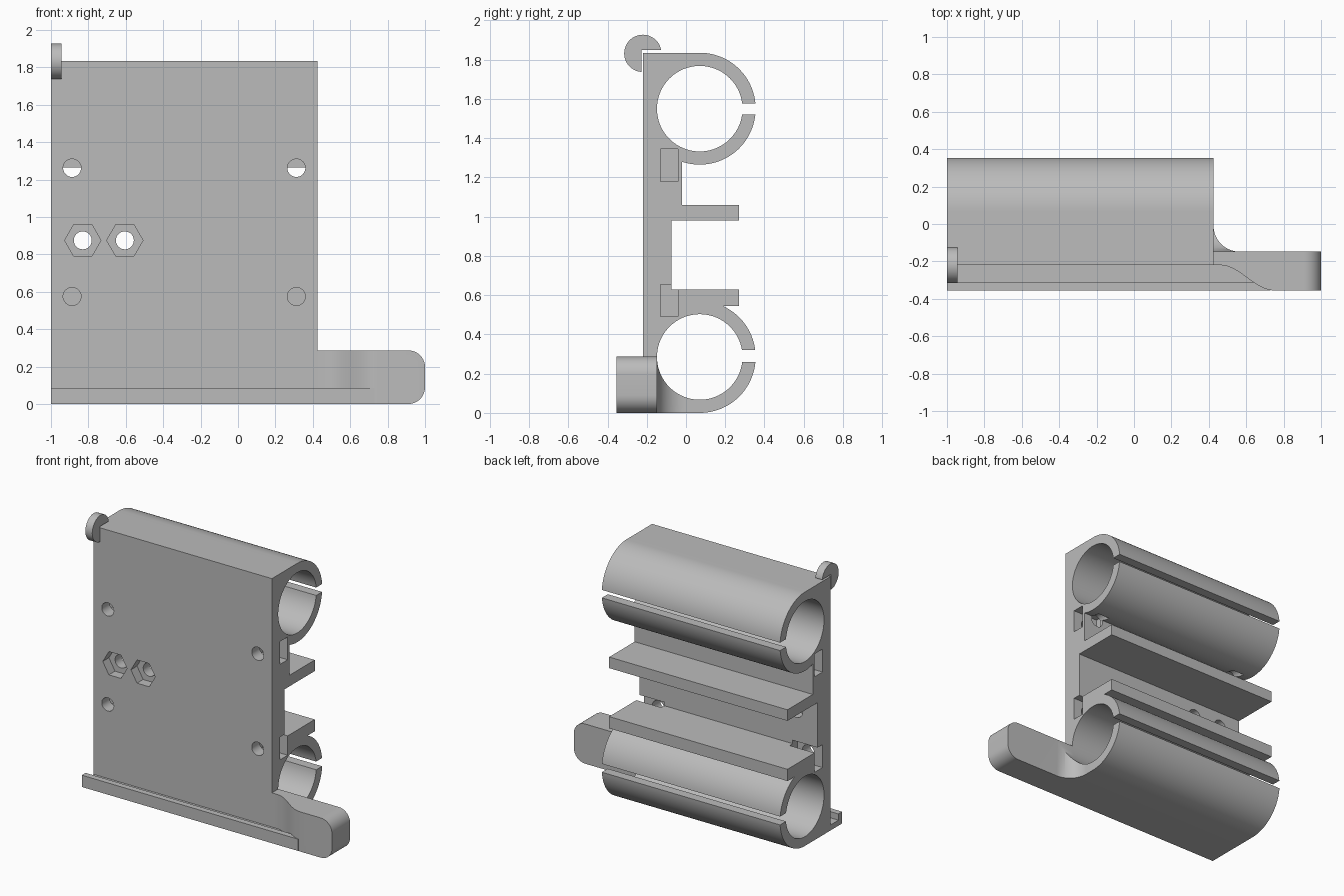
import bpy, bmesh
from math import sin, cos, asin, acos, pi, radians
from mathutils import Matrix, Vector

cube = bpy.data.objects.get("Cube")
if cube:
    bpy.data.objects.remove(cube, do_unlink=True)

grey = bpy.data.materials.new("light_grey")
grey.use_nodes = True
colour = (0.5, 0.5, 0.5, 1)
grey.diffuse_color = colour
grey.node_tree.nodes["Principled BSDF"].inputs["Base Color"].default_value = colour


def add_object(name, bm):
    bmesh.ops.recalc_face_normals(bm, faces=bm.faces[:])
    mesh = bpy.data.meshes.new(name)
    bm.to_mesh(mesh)
    bm.free()
    mesh.materials.append(grey)
    obj = bpy.data.objects.new(name, mesh)
    bpy.context.collection.objects.link(obj)
    return obj


def prism(name, points, axis, start, end):
    """Extrude a YZ outline along x, an XZ outline along y or an XY outline along z."""
    place = {"x": lambda a, b: (start, a, b),
             "y": lambda a, b: (a, start, b),
             "z": lambda a, b: (a, b, start)}[axis]
    bm = bmesh.new()
    face = bm.faces.new([bm.verts.new(place(a, b)) for a, b in points])
    out = bmesh.ops.extrude_face_region(bm, geom=[face])
    shift = Vector([end - start if axis == k else 0 for k in "xyz"])
    verts = [v for v in out["geom"] if isinstance(v, bmesh.types.BMVert)]
    bmesh.ops.translate(bm, vec=shift, verts=verts)
    return add_object(name, bm)


def arc(cx, cy, r, a0, a1, n=48):
    return [(cx + r * cos(a0 + (a1 - a0) * i / n), cy + r * sin(a0 + (a1 - a0) * i / n))
            for i in range(n + 1)]


def rect(a0, a1, b0, b1):
    return [(a0, b0), (a1, b0), (a1, b1), (a0, b1)]


def cut(target, cutter):
    """Subtract the cutter and remove it."""
    mod = target.modifiers.new("cut", "BOOLEAN")
    mod.operation, mod.solver, mod.object = "DIFFERENCE", "EXACT", cutter
    cutter.hide_render = True
    graph = bpy.context.evaluated_depsgraph_get()
    mesh = bpy.data.meshes.new_from_object(target.evaluated_get(graph))
    target.modifiers.clear()
    target.data = mesh
    bpy.data.objects.remove(cutter, do_unlink=True)


# Shared dimensions
LEFT, RIGHT = -1.0, 0.425
FRONT, LIP = -0.22, -0.355
TUBE_Y, LOW_Z, HIGH_Z = 0.07, 0.285, 1.55
OUTER, INNER = 0.285, 0.218


def slit(r, offset):
    return asin(offset / r)


# Body: plate, two split tubes, shelves and channel lip in one outline
outline = [(LIP, 0)]
outline += arc(TUBE_Y, LOW_Z, OUTER, -pi / 2, slit(OUTER, -0.025), 24)
outline += arc(TUBE_Y, LOW_Z, INNER, 2 * pi + slit(INNER, -0.025), slit(INNER, 0.035), 72)
outline += arc(TUBE_Y, LOW_Z, OUTER, slit(OUTER, 0.035), asin(0.26 / OUTER), 16)
outline += [(0.27, 0.545), (0.27, 0.63), (-0.075, 0.63), (-0.075, 0.98),
            (0.27, 0.98), (0.27, 1.06), (-0.02, 1.06)]
outline += arc(TUBE_Y, HIGH_Z, OUTER, 2 * pi - acos(-0.09 / OUTER), 2 * pi + slit(OUTER, -0.03), 28)
outline += arc(TUBE_Y, HIGH_Z, INNER, 2 * pi + slit(INNER, -0.03), slit(INNER, 0.027), 72)
outline += arc(TUBE_Y, HIGH_Z, OUTER, slit(OUTER, 0.027), pi / 2, 24)
outline += [(FRONT, 1.835), (FRONT, 0.04), (-0.312, 0.04), (-0.312, 0.085), (LIP, 0.085)]
body = prism("clamp_body", outline, "x", LEFT, RIGHT)

# Nut slots in both ends, and the screw holes that reach them
for z0, z1, hole_z, depth in ((0.49, 0.655, 0.575, -0.05), (1.18, 1.345, 1.262, 0.05)):
    for x0, x1, hole_x in ((LEFT - 0.1, -0.8, -0.887), (0.225, RIGHT + 0.1, 0.312)):
        cut(body, prism("slot_cutter", rect(-0.13, -0.04, z0, z1), "x", x0, x1))
        cut(body, prism("hole_cutter", arc(hole_x, hole_z, 0.048, 0, 2 * pi, 32)[:-1],
                        "y", FRONT - 0.1, depth))

# Hexagonal nut pockets with through holes
for x in (-0.83, -0.605):
    cut(body, prism("hex_cutter", arc(x, 0.875, 0.097, 0, 2 * pi, 6)[:-1],
                    "y", FRONT - 0.1, -0.15))
    cut(body, prism("hole_cutter", arc(x, 0.875, 0.048, 0, 2 * pi, 32)[:-1],
                    "y", FRONT - 0.1, 0.0))

# Foot arm: S-curved front, filleted back, rounded tip
plan = [(RIGHT, FRONT)]
for i in range(25):
    t = i / 24
    plan.append((0.46 + 0.29 * t, FRONT + (LIP - FRONT) * (1 - cos(pi * t)) / 2))
plan += [(1, LIP), (1, -0.148)]
plan += arc(0.565, -0.008, 0.14, 1.5 * pi, pi, 20)
foot = prism("foot_arm", plan, "z", 0, LOW_Z + 0.002)
bm = bmesh.new()
bm.from_mesh(foot.data)
tips = [e for e in bm.edges if all(v.co.x > 0.999 for v in e.verts)
        and abs(e.verts[0].co.z - e.verts[1].co.z) < 0.001]
bmesh.ops.bevel(bm, geom=tips, offset=0.09, segments=10, profile=0.5, affect="EDGES")
bm.to_mesh(foot.data)
bm.free()
cut(foot, prism("bore_cutter", arc(TUBE_Y, LOW_Z, INNER, 0, 2 * pi, 72)[:-1],
                "x", RIGHT - 0.2, 0.8))

# Channel lip carried along the foot
prism("channel_floor", rect(LIP, FRONT + 0.02, 0, 0.04), "x", RIGHT, 0.73)
prism("channel_rim", rect(LIP, -0.312, 0, 0.085), "x", RIGHT, 0.73)

# Corner disc, notched to clear the plate
disc = prism("corner_disc", arc(FRONT, 1.832, 0.095, 0, 2 * pi, 48)[:-1], "x", LEFT, -0.945)
cut(disc, prism("notch_cutter", rect(FRONT - 0.008, 0.1, 1.5, 1.848), "x", -1.1, -0.8))

# Smooth curved walls, keep sharp edges
bpy.ops.object.select_all(action="DESELECT")
for obj in bpy.context.collection.objects:
    if obj.type == "MESH":
        obj.select_set(True)
        bpy.context.view_layer.objects.active = obj
bpy.ops.object.shade_smooth_by_angle(angle=radians(30))
